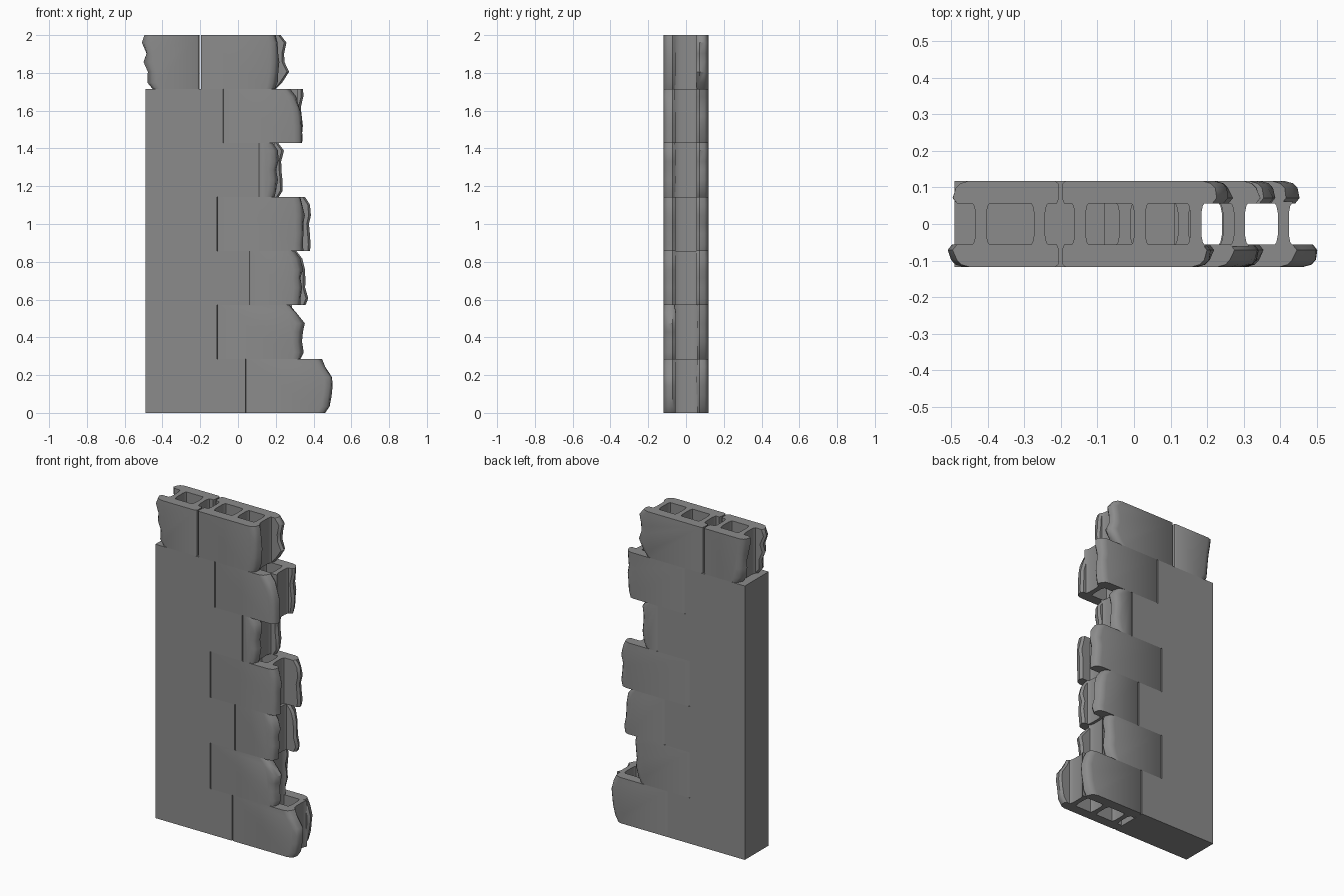
import bpy, bmesh, math, random

if "Cube" in bpy.data.objects:
    bpy.data.objects.remove(bpy.data.objects["Cube"])

random.seed(4)
H = 2 / 7                 # course height
Y0, Y1 = 0.056, 0.118     # inner and outer face of each block shell

concrete = bpy.data.materials.new("concrete_grey")
concrete.diffuse_color = (0.26, 0.26, 0.26, 1)
concrete.use_nodes = True
concrete.node_tree.nodes["Principled BSDF"].inputs["Base Color"].default_value = concrete.diffuse_color


def finish(name, bm, smooth=True):
    bmesh.ops.recalc_face_normals(bm, faces=bm.faces[:])
    me = bpy.data.meshes.new(name)
    bm.to_mesh(me)
    bm.free()
    ob = bpy.data.objects.new(name, me)
    bpy.context.collection.objects.link(ob)
    me.materials.append(concrete)
    if smooth:
        bpy.ops.object.select_all(action='DESELECT')
        ob.select_set(True)
        bpy.context.view_layer.objects.active = ob
        bpy.ops.object.shade_smooth_by_angle(angle=math.radians(42))
    return ob


def loft(bm, loops):
    """Skin a list of equal point loops and cap both ends."""
    rings = [[bm.verts.new(p) for p in loop] for loop in loops]
    n = len(rings[0])
    for a, b in zip(rings, rings[1:]):
        for i in range(n):
            j = (i + 1) % n
            bm.faces.new((a[i], a[j], b[j], b[i]))
    bm.faces.new(rings[0])
    bm.faces.new(rings[-1])


def shell(bm, x0, z0, ends, side):
    """Face slab with a clean edge at x0 and a ragged broken edge."""
    d = 1 if ends[3] > x0 else -1
    heights = (0, 0.12, 0.32, 0.5, 0.66, 0.86, 1)
    jit = [random.uniform(-0.006, 0.006) for _ in heights]
    loops = []
    # y position, clean edge inset, broken edge inset
    for y, cut, inset in ((Y0, 0.006, 0.012), (Y0 + 0.015, 0, 0),
                          (0.098, 0, 0.008), (0.111, 0.002, 0.02),
                          (Y1, 0.011, 0.045)):
        pts = [(x0 + d * cut, side * y, z0)]
        for e, h, j in zip(ends, heights, jit):
            x = e - d * inset + j * (y < 0.09)
            pts.append((x, side * y, z0 + h * H))
        pts.append((x0 + d * cut, side * y, z0 + H))
        loops.append(pts)
    loft(bm, loops)


def web(bm, x, z0):
    """Cross web that flares where it meets the shells."""
    loops = []
    for y, w in ((-0.062, 0.027), (-0.05, 0.019), (-0.03, 0.015),
                 (0.03, 0.015), (0.05, 0.019), (0.062, 0.027)):
        loops.append([(x - w, y, z0), (x + w, y, z0),
                      (x + w, y, z0 + H), (x - w, y, z0 + H)])
    loft(bm, loops)


def block(name, row, x0, webs, front, back):
    bm = bmesh.new()
    shell(bm, x0, row * H, front, -1)
    shell(bm, x0, row * H, back, 1)
    for w in webs:
        web(bm, x0 + w, row * H)
    finish(name, bm)


# Plain wall with a toothed right edge
teeth = [0.04, -0.11, 0.06, -0.11, 0.11, -0.08]
bm = bmesh.new()
outline = [(-0.49, 0)]
for r, x in enumerate(teeth):
    outline += [(x, r * H), (x, (r + 1) * H)]
outline.append((-0.49, 6 * H))
loft(bm, [[(x, y, z) for x, z in outline] for y in (-Y1, Y1)])
finish("plain_wall", bm, False)

# Broken blocks filling the teeth: end outlines run bottom to top
W = (0.055, 0.215, 0.368)
block("broken_block_course_1", 0, 0.04, W,
      (0.465, 0.49, 0.497, 0.505, 0.503, 0.462, 0.44),
      (0.41, 0.43, 0.445, 0.45, 0.455, 0.44, 0.42))
block("broken_block_course_2", 1, -0.11, W,
      (0.335, 0.343, 0.335, 0.34, 0.35, 0.312, 0.275),
      (0.25, 0.27, 0.285, 0.28, 0.285, 0.29, 0.28))
block("broken_block_course_3", 2, 0.06, W[:2],
      (0.33, 0.335, 0.34, 0.335, 0.34, 0.325, 0.3),
      (0.36, 0.367, 0.355, 0.352, 0.35, 0.34, 0.31))
block("broken_block_course_4", 3, -0.11, W,
      (0.345, 0.345, 0.35, 0.348, 0.35, 0.345, 0.335),
      (0.38, 0.387, 0.38, 0.376, 0.388, 0.375, 0.358))
block("broken_block_course_5", 4, 0.11, W[:1],
      (0.195, 0.205, 0.21, 0.205, 0.215, 0.21, 0.185),
      (0.215, 0.232, 0.24, 0.235, 0.232, 0.24, 0.212))
block("broken_block_course_6", 5, -0.08, W,
      (0.343, 0.343, 0.342, 0.338, 0.33, 0.305, 0.27),
      (0.325, 0.335, 0.338, 0.343, 0.335, 0.34, 0.342))

# Top course: two blocks with ragged outer ends
block("top_block_right", 6, -0.197, (0.05, 0.213, 0.366),
      (0.195, 0.205, 0.212, 0.215, 0.215, 0.213, 0.2),
      (0.205, 0.235, 0.265, 0.248, 0.25, 0.262, 0.23))
block("top_block_left", 6, -0.205, (-0.053, -0.213),
      (-0.455, -0.478, -0.475, -0.495, -0.49, -0.508, -0.492),
      (-0.44, -0.465, -0.47, -0.475, -0.48, -0.49, -0.495))
